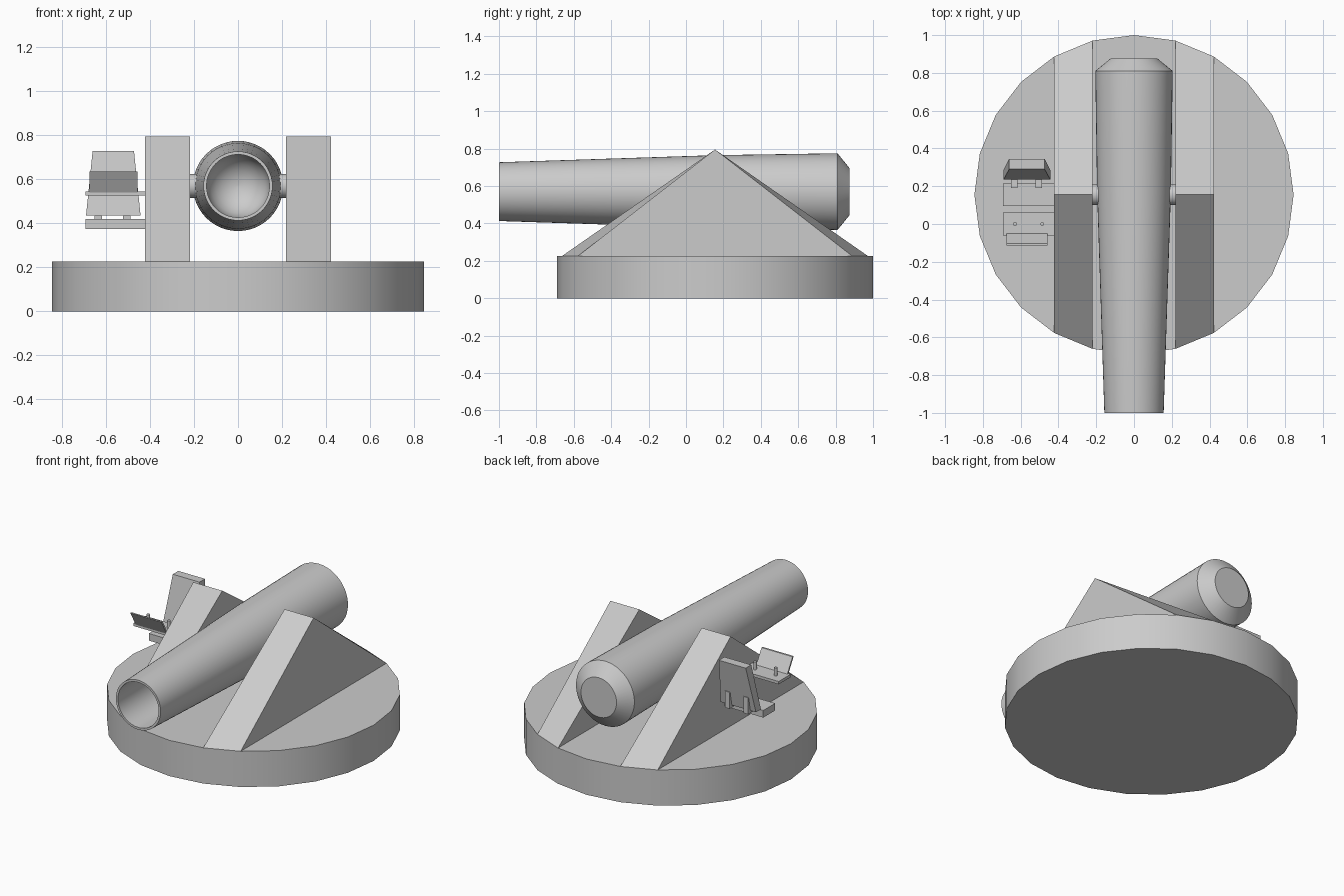
import bpy, bmesh, math

cube = bpy.data.objects.get("Cube")
if cube:
    bpy.data.objects.remove(cube, do_unlink=True)

grey = bpy.data.materials.new("plain grey")
grey.use_nodes = True
GREY = (0.6, 0.6, 0.6, 1)
grey.diffuse_color = GREY
grey.node_tree.nodes["Principled BSDF"].inputs["Base Color"].default_value = GREY

CY = 0.155        # centre line of base and pivot
BASE_R, BASE_H = 0.845, 0.227
AXIS_Z = 0.57     # barrel axis height


def finish(name, bm, smooth=False):
    bmesh.ops.recalc_face_normals(bm, faces=bm.faces)
    me = bpy.data.meshes.new(name)
    bm.to_mesh(me)
    bm.free()
    me.materials.append(grey)
    ob = bpy.data.objects.new(name, me)
    bpy.context.collection.objects.link(ob)
    if smooth:
        bpy.ops.object.select_all(action='DESELECT')
        ob.select_set(True)
        bpy.context.view_layer.objects.active = ob
        bpy.ops.object.shade_smooth_by_angle(angle=math.radians(25))
    return ob


def loft(name, rings, smooth=False):
    """Skin a list of equal-length point rings and cap both ends."""
    bm = bmesh.new()
    loops = [[bm.verts.new(p) for p in ring] for ring in rings]
    n = len(loops[0])
    for a, b in zip(loops, loops[1:]):
        for i in range(n):
            j = (i + 1) % n
            bm.faces.new((a[i], a[j], b[j], b[i]))
    bm.faces.new(loops[0])
    bm.faces.new(loops[-1])
    return finish(name, bm, smooth)


def box(name, x0, x1, y0, y1, z0, z1):
    return loft(name, [[(x0, y0, z), (x1, y0, z), (x1, y1, z), (x0, y1, z)]
                       for z in (z0, z1)])


def cylinder(name, centre, axis, radius, length, sides):
    """Cylinder that starts at centre and runs along +axis."""
    rings = []
    for d in (0, length):
        ring = []
        for k in range(sides):
            t = 2 * math.pi * k / sides
            c, s = radius * math.cos(t), radius * math.sin(t)
            off = (d, c, s) if axis == 'x' else (c, s, d)
            ring.append([centre[i] + off[i] for i in range(3)])
        rings.append(ring)
    return loft(name, rings, True)


# Round base
cylinder("base", (0, CY, 0), 'z', BASE_R, BASE_H, 24)

# Wedge supports, their feet cut along the rim of the base
for side, label in ((1, "left"), (-1, "right")):
    rings = []
    for a in (15, 30):
        x = BASE_R * math.sin(math.radians(a))
        dy = BASE_R * math.cos(math.radians(a))
        rings.append([(side * x, CY - dy, BASE_H), (side * x, CY + dy, BASE_H),
                      (side * x, CY, 0.795)])
    loft(label + "_support", rings)
    # Pivot pin between barrel and support
    cylinder(label + "_pivot", (0.15 if side > 0 else -0.23, CY, AXIS_Z),
             'x', 0.055, 0.08, 24)

# Barrel: round bore bottom, bore wall, muzzle, tapered outside, chamfered breech
BORE_R, BORE_END = 0.143, 0.1
profile = [(BORE_R * math.sin(math.radians(a)),
            BORE_END - BORE_R * (1 - math.cos(math.radians(a))))
           for a in (2, 15, 30, 45, 60, 75, 90)]
profile += [(BORE_R, -1), (0.157, -1), (0.195, CY), (0.205, 0.81), (0.125, 0.875)]
SIDES = 48
loft("barrel", [[(r * math.cos(2 * math.pi * k / SIDES), y,
                  AXIS_Z + r * math.sin(2 * math.pi * k / SIDES))
                 for k in range(SIDES)] for r, y in profile], True)

# Operator's seat on the right support
X0, X1 = -0.693, -0.42
XM = -0.567
box("seat", X0, X1, 0.095, 0.215, 0.375, 0.42)


def slab(half, z, y0, y1):
    return [(XM - half, y0, z), (XM + half, y0, z), (XM + half, y1, z), (XM - half, y1, z)]


loft("seat_back", [slab(0.124, 0.435, 0.235, 0.285), slab(0.094, 0.73, 0.29, 0.345)])

# Brackets joining seat and back
for x, label in ((-0.635, "right"), (-0.505, "left")):
    box(label + "_bracket_foot", x - 0.017, x + 0.017, 0.19, 0.305, 0.42, 0.435)
    box(label + "_bracket_upright", x - 0.017, x + 0.017, 0.28, 0.308, 0.42, 0.525)

# Control shelf, leaning panel and two levers
box("control_shelf", X0, X1, -0.06, 0.06, 0.527, 0.545)
loft("control_panel", [slab(0.109, 0.54, -0.06, -0.048), slab(0.109, 0.635, -0.115, -0.103)])
for x, label in ((-0.63, "right"), (-0.485, "left")):
    cylinder(label + "_lever", (x, 0, 0.54), 'z', 0.01, 0.055, 12)
